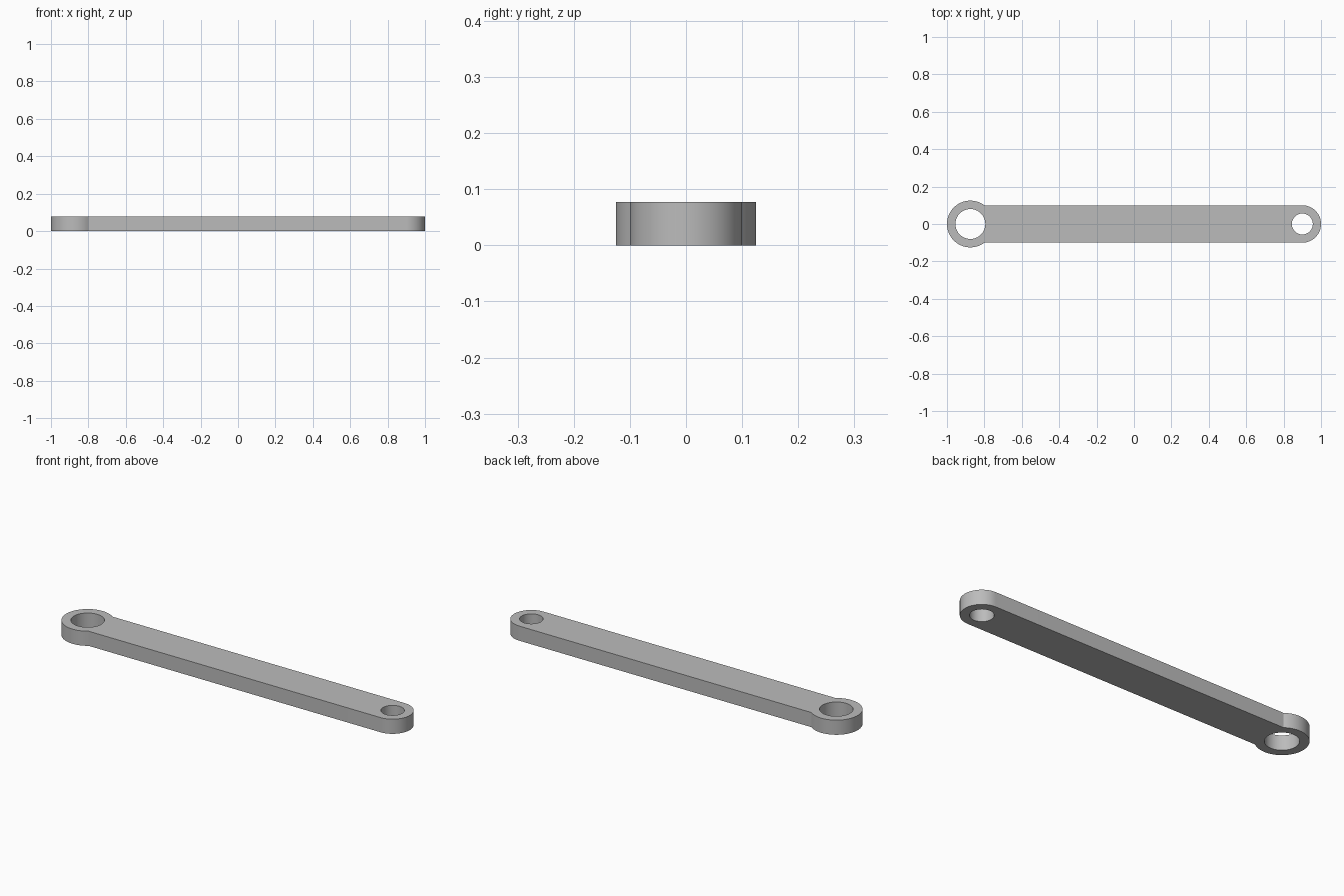
import bpy, bmesh
from math import pi, sin, cos, asin, radians

if "Cube" in bpy.data.objects:
    bpy.data.objects.remove(bpy.data.objects["Cube"], do_unlink=True)

THICK = 0.077
BIG_X, BIG_R, BIG_HOLE = -0.875, 0.125, 0.08
SMALL_X, SMALL_R, SMALL_HOLE = 0.9, 0.1, 0.056


def arc(cx, r, start, end, steps):
    """Points along an arc centred on the x axis, both ends included."""
    angles = [start + (end - start) * i / steps for i in range(steps + 1)]
    return [(cx + r * cos(a), r * sin(a), 0) for a in angles]


def circle(cx, r, steps=64):
    return arc(cx, r, 0, 2 * pi, steps)[:-1]


# Outline: large eye, straight bar, rounded small end
join = asin(SMALL_R / BIG_R)
outline = (arc(BIG_X, BIG_R, join, 2 * pi - join, 48)
           + arc(SMALL_X, SMALL_R, -pi / 2, pi / 2, 32))

bm = bmesh.new()
for loop in (outline, circle(BIG_X, BIG_HOLE), circle(SMALL_X, SMALL_HOLE)):
    verts = [bm.verts.new(p) for p in loop]
    for a, b in zip(verts, verts[1:] + verts[:1]):
        bm.edges.new((a, b))

# Fill around the two pin holes, then extrude to thickness
bmesh.ops.triangle_fill(bm, edges=bm.edges[:], use_beauty=True)
grown = bmesh.ops.extrude_face_region(bm, geom=bm.faces[:], use_keep_orig=True)
top = [g for g in grown["geom"] if isinstance(g, bmesh.types.BMVert)]
bmesh.ops.translate(bm, verts=top, vec=(0, 0, THICK))
bmesh.ops.recalc_face_normals(bm, faces=bm.faces[:])

mesh = bpy.data.meshes.new("link_arm")
bm.to_mesh(mesh)
bm.free()
link_arm = bpy.data.objects.new("link_arm", mesh)
bpy.context.collection.objects.link(link_arm)

# Plain grey metal
grey = bpy.data.materials.new("grey")
grey.use_nodes = True
grey.diffuse_color = (0.5, 0.5, 0.5, 1)
grey.node_tree.nodes["Principled BSDF"].inputs["Base Color"].default_value = (0.5, 0.5, 0.5, 1)
mesh.materials.append(grey)

# Smooth rims with crisp corners
bpy.ops.object.select_all(action="DESELECT")
link_arm.select_set(True)
bpy.context.view_layer.objects.active = link_arm
bpy.ops.object.shade_smooth_by_angle(angle=radians(30))
